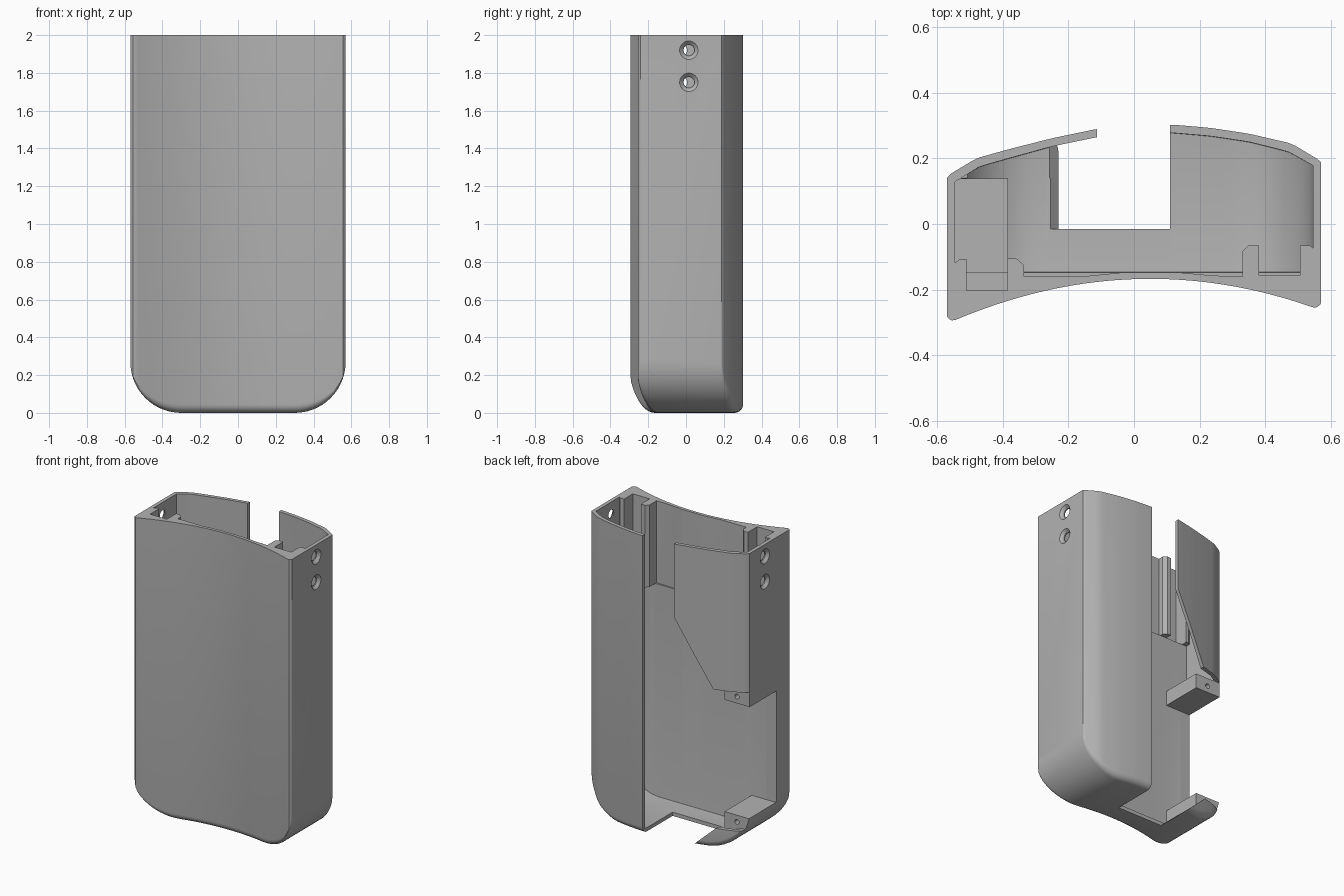
import bpy, bmesh, math
from mathutils import Matrix

cube = bpy.data.objects.get("Cube")
if cube:
    bpy.data.objects.remove(cube, do_unlink=True)

grey = bpy.data.materials.new("matte_grey")
grey.use_nodes = True
grey.diffuse_color = (0.45, 0.45, 0.45, 1)
grey.node_tree.nodes["Principled BSDF"].inputs["Base Color"].default_value = (0.45, 0.45, 0.45, 1)


def finish(name, bm):
    bmesh.ops.recalc_face_normals(bm, faces=bm.faces)
    mesh = bpy.data.meshes.new(name)
    bm.to_mesh(mesh)
    bm.free()
    mesh.materials.append(grey)
    obj = bpy.data.objects.new(name, mesh)
    bpy.context.collection.objects.link(obj)
    return obj


def prism(name, points, low, high, plane="xy"):
    """Extrude a 2D outline along the axis missing from the plane."""
    place = (lambda a, b, c: (a, b, c)) if plane == "xy" else (lambda a, b, c: (a, c, b))
    bm = bmesh.new()
    rings = [[bm.verts.new(place(a, b, c)) for a, b in points] for c in (low, high)]
    bm.faces.new(rings[0])
    bm.faces.new(rings[1])
    for i in range(len(points)):
        j = (i + 1) % len(points)
        bm.faces.new((rings[0][i], rings[0][j], rings[1][j], rings[1][i]))
    return finish(name, bm)


def box(name, x, y, z):
    return prism(name, [(x[0], y[0]), (x[1], y[0]), (x[1], y[1]), (x[0], y[1])], *z)


def cone(name, place, axis, r1, r2, depth):
    bm = bmesh.new()
    turn = Matrix.Rotation(math.pi / 2, 4, "Y" if axis == "x" else "X")
    bmesh.ops.create_cone(bm, cap_ends=True, segments=32, radius1=r1, radius2=r2,
                          depth=depth, matrix=Matrix.Translation(place) @ turn)
    return finish(name, bm)


def combine(obj, tool, operation="DIFFERENCE", keep=False):
    mod = obj.modifiers.new("cut", "BOOLEAN")
    mod.operation, mod.object, mod.solver = operation, tool, "EXACT"
    bpy.context.view_layer.update()
    bpy.context.view_layer.objects.active = obj
    bpy.ops.object.modifier_apply(modifier=mod.name)
    if not keep:
        bpy.data.objects.remove(tool, do_unlink=True)


def hull(name, front, back, radius, base, top, fillet):
    """Loft side sections across x, with big rounded lower corners."""
    flat, steps = 0.3, 14
    arc = [i / steps * math.pi / 2 for i in range(steps + 1)]
    right = [(flat + radius * math.sin(t), t) for t in arc]
    middle = [(-flat + 2 * flat * i / 20, 0) for i in range(1, 20)]
    columns = [(-x, t) for x, t in reversed(right)] + middle + right
    bm = bmesh.new()
    rings = []
    for x, t in columns:
        yf, yb = front(x), back(x)
        zb = base + radius * (1 - math.cos(t))
        r = max(fillet * math.cos(t), 0.002)
        bend = [i / 5 * math.pi / 2 for i in range(6)]
        curve = [(r * (1 - math.cos(b)), zb + r * (1 - math.sin(b))) for b in bend]
        loop = [(yf, top)] + [(yf + d, z) for d, z in curve]
        loop += [(yb - d, z) for d, z in reversed(curve)] + [(yb, top)]
        rings.append([bm.verts.new((x, y, z)) for y, z in loop])
    for a, b in zip(rings, rings[1:]):
        for i in range(len(a)):
            j = (i + 1) % len(a)
            bm.faces.new((a[i], a[j], b[j], b[i]))
    bm.faces.new(rings[0])
    bm.faces.new(rings[-1])
    return finish(name, bm)


def through(points):
    def value(x):
        for (x0, y0), (x1, y1) in zip(points, points[1:]):
            if x <= x1:
                return y0 + (y1 - y0) * (x - x0) / (x1 - x0)
        return points[-1][1]
    return value


def front_outer(x):
    corner = max(0, (abs(x) - 0.545) / 0.025)
    return -0.167 - 0.355 * (x - 0.05) ** 2 + 0.022 * corner ** 2


back_outer = through([(-0.57, 0.14), (-0.555, 0.155), (-0.48, 0.2), (-0.38, 0.228), (-0.25, 0.261),
                      (-0.11, 0.29), (0.11, 0.303), (0.23, 0.293), (0.35, 0.275),
                      (0.48, 0.245), (0.555, 0.2), (0.57, 0.188)])
back_inner = through([(-0.545, 0.128), (-0.47, 0.175), (-0.37, 0.203), (-0.25, 0.236), (-0.11, 0.265),
                      (0.11, 0.278), (0.23, 0.268), (0.35, 0.25), (0.47, 0.22), (0.545, 0.178)])
FLOOR = -0.147

# Hollow case
case = hull("case_shell", front_outer, back_outer, 0.27, 0, 2, 0.045)
cavity = hull("cavity", lambda x: FLOOR, back_inner, 0.245, 0.025, 2.2, 0)
cavity.hide_render = True
combine(case, cavity, keep=True)

# Back opening with its slanted edges, bottom notch and side window
combine(case, prism("back_opening", [
    (0.11, 2.1), (-0.113, 2.1), (-0.113, 1.51), (-0.365, 1.07), (-0.7, 1.07), (-0.7, 0.14),
    (-0.38, 0.14), (-0.23, 0), (-0.23, -0.1), (0.11, -0.1)], 0.14, 0.5, "xz"))
combine(case, prism("bottom_notch", [
    (0.11, 0.1), (-0.33, 0.1), (-0.23, 0), (-0.23, -0.1), (0.11, -0.1)], -0.015, 0.5, "xz"))
combine(case, box("side_window", (-0.7, -0.5), (FLOOR, 0.3), (0.22, 0.97)))

# Recesses at the top of the front wall
RAIL = 1.45
combine(case, box("left_pocket", (-0.51, -0.385), (-0.203, 0), (RAIL, 2.1)))
combine(case, box("right_pocket", (0.38, 0.505), (-0.157, 0), (RAIL, 2.1)))
combine(case, prism("shallow_recess_a", [
    (-0.335, -0.1), (-0.335, -0.16), (-0.16, -0.16), (-0.03, FLOOR), (-0.03, -0.1)], RAIL, 2.1))
combine(case, prism("shallow_recess_b", [
    (0.13, -0.1), (0.13, FLOOR), (0.24, -0.157), (0.33, -0.16), (0.33, -0.1)], RAIL, 2.1))

# Countersunk side holes
for side, y in ((1, 0.015), (-1, -0.022)):
    for z in (1.92, 1.75):
        combine(case, cone("hole", (side * 0.56, y, z), "x", 0.028, 0.028, 0.1))
        wide, tight = 0.051, 0.03
        radii = (tight, wide) if side > 0 else (wide, tight)
        combine(case, cone("sink", (side * 0.562, y, z), "x", *radii, 0.02))

parts = [case]

# Screw blocks beside the window
for name, low, high, hole_z in (("upper_screw_block", 0.97, 1.07, 1.015),
                                ("lower_screw_block", 0, 0.22, 0.175)):
    block = box(name, (-0.6, -0.384), (-0.2, 0.139), (low, high))
    combine(block, cavity, "INTERSECT", keep=True)
    combine(block, cone("pilot", (-0.475, 0.12, hole_z), "y", 0.016, 0.016, 0.16))
    parts.append(block)

# Guide rails and corner strips
parts.append(prism("left_rail", [
    (-0.385, -0.2), (-0.335, -0.165), (-0.335, -0.125), (-0.358, -0.105), (-0.385, -0.105)], RAIL, 2))
parts.append(prism("right_rail", [
    (0.33, -0.165), (0.38, -0.165), (0.38, -0.065), (0.348, -0.065), (0.33, -0.083)], RAIL, 2))
parts.append(prism("left_strip", [
    (-0.55, -0.16), (-0.51, -0.16), (-0.51, -0.107), (-0.53, -0.107), (-0.55, -0.122)], RAIL, 2))
parts.append(prism("right_strip", [
    (0.505, -0.165), (0.55, -0.165), (0.55, -0.077), (0.535, -0.065), (0.505, -0.065)], RAIL, 2))

bpy.data.objects.remove(cavity, do_unlink=True)

# Smooth curves, crisp edges
bpy.ops.object.select_all(action="DESELECT")
for part in parts:
    part.select_set(True)
bpy.context.view_layer.objects.active = case
bpy.ops.object.shade_smooth_by_angle(angle=math.radians(25))
